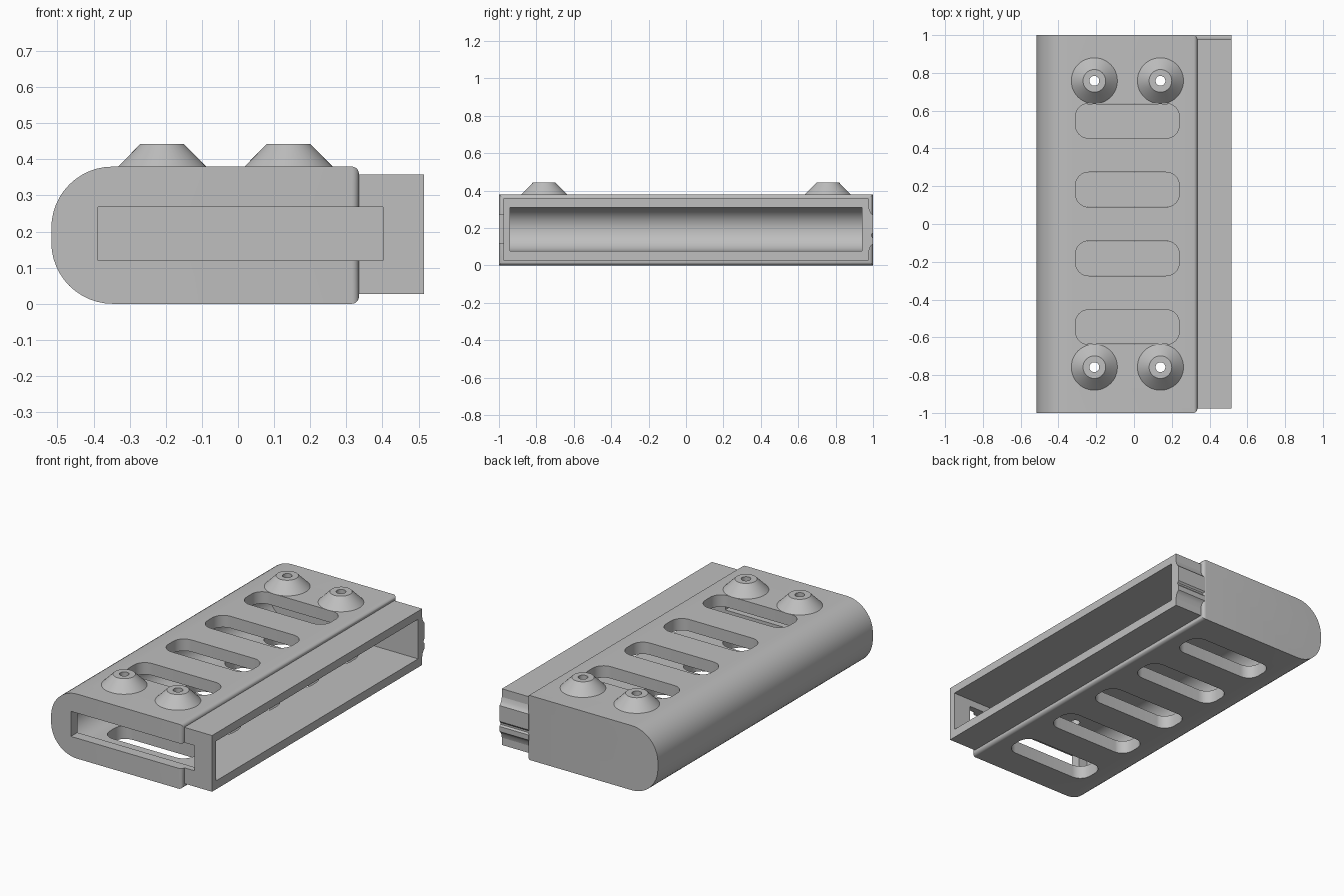
import bpy, bmesh, math
from mathutils import Vector

if "Cube" in bpy.data.objects:
    bpy.data.objects.remove(bpy.data.objects["Cube"])

grey = bpy.data.materials.new("plain_grey")
grey.use_nodes = True
COLOUR = (0.52, 0.52, 0.52, 1)
grey.diffuse_color = COLOUR
grey.node_tree.nodes["Principled BSDF"].inputs["Base Color"].default_value = COLOUR


def finish(name, bm):
    bmesh.ops.recalc_face_normals(bm, faces=bm.faces)
    mesh = bpy.data.meshes.new(name)
    bm.to_mesh(mesh)
    bm.free()
    mesh.materials.append(grey)
    ob = bpy.data.objects.new(name, mesh)
    bpy.context.collection.objects.link(ob)
    return ob


def rounded(a0, a1, b0, b1, left=0, right=0, steps=12):
    """Rectangle outline with separate corner radii at its two ends."""
    pts = []
    for a, b, sa, sb, r, start in ((a1, b1, -1, -1, right, 0), (a0, b1, 1, -1, left, 90),
                                   (a0, b0, 1, 1, left, 180), (a1, b0, -1, 1, right, 270)):
        n = steps if r else 0
        for i in range(n + 1):
            t = math.radians(start + 90 * i / max(n, 1))
            pts.append((a + sa * r + r * math.cos(t), b + sb * r + r * math.sin(t)))
    return pts


def prism(name, pts, axis, lo, hi, edge_round=0):
    """Extrude an outline along an axis, optionally rounding the +x end."""
    place = {"x": lambda a, b, d: (d, a, b), "y": lambda a, b, d: (a, d, b),
             "z": lambda a, b, d: (a, b, d)}[axis]
    depth = Vector(place(0, 0, hi - lo))
    bm = bmesh.new()
    face = bm.faces.new([bm.verts.new(place(a, b, lo)) for a, b in pts])
    ext = bmesh.ops.extrude_face_region(bm, geom=[face])["geom"]
    bmesh.ops.translate(bm, vec=depth, verts=[v for v in ext if isinstance(v, bmesh.types.BMVert)])
    if edge_round:
        end = max(v.co.x for v in bm.verts) - 0.001
        edges = [e for e in bm.edges if all(v.co.x > end for v in e.verts)]
        bmesh.ops.bevel(bm, geom=edges, offset=edge_round, segments=5, profile=0.5, affect="EDGES")
    return finish(name, bm)


def cone(name, x, y, z0, z1, r0, r1):
    bm = bmesh.new()
    bmesh.ops.create_cone(bm, cap_ends=True, segments=48, radius1=r0, radius2=r1, depth=z1 - z0)
    bmesh.ops.translate(bm, vec=(x, y, (z0 + z1) / 2), verts=bm.verts)
    return finish(name, bm)


def cut(ob, cutters):
    bpy.context.view_layer.objects.active = ob
    for c in cutters:
        mod = ob.modifiers.new("cut", "BOOLEAN")
        mod.operation, mod.solver, mod.object = "DIFFERENCE", "EXACT", c
        bpy.ops.object.modifier_apply(modifier=mod.name)


# Main parts
body = prism("sleeve_body", rounded(-0.517, 0.335, 0, 0.38, left=0.17), "y", -1, 1, edge_round=0.02)
neck = prism("open_neck", rounded(0.335, 0.515, 0.027, 0.358), "y", -0.977, 0.977)
parts = [body, neck]

# Raised latch rib on the back of the neck, with a small groove
rib = [(0.96, 0.31), (0.977, 0.31), (0.983, 0.29), (0.992, 0.275), (1, 0.268), (1, 0.175),
       (0.992, 0.165), (0.992, 0.155), (1, 0.145), (1, 0.115), (0.992, 0.108),
       (0.983, 0.095), (0.977, 0.07), (0.96, 0.07)]
parts.append(prism("latch_rib", rib, "x", 0.325, 0.515))

# Inner cavity with a rounded blind end, and the slot through the front wall
cavity = prism("cavity_cutter", rounded(-0.45, 0.6, 0.077, 0.31, left=0.115), "y", -0.94, 0.94)
front_slot = prism("front_slot_cutter", rounded(-0.388, 0.402, 0.12, 0.268), "y", -1.1, -0.9)
cutters = [cavity, front_slot]

# Vent slots: four on top, five underneath, staggered
PITCH = 0.364


def vent(y, lo, hi):
    outline = rounded(-0.31, 0.24, y - 0.092, y + 0.092, left=0.07, right=0.07, steps=8)
    cutters.append(prism("vent_cutter", outline, "z", lo, hi))


for i in range(4):
    vent((i - 1.5) * PITCH, 0.2, 0.5)
for i in range(5):
    vent((i - 2) * PITCH, -0.1, 0.18)

# Conical bosses with through holes
for x in (-0.21, 0.14):
    for y in (-0.758, 0.758):
        hole = cone("hole_cutter", x, y, 0.25, 0.55, 0.026, 0.026)
        boss = cone("conical_boss", x, y, 0.38, 0.443, 0.122, 0.06)
        cut(boss, [hole])
        parts.append(boss)
        cutters.append(hole)

cut(body, cutters)
cut(neck, [cavity, front_slot])

for c in cutters:
    bpy.data.objects.remove(c)

# Smooth the curved walls, keep hard edges
bpy.ops.object.select_all(action="DESELECT")
for ob in parts:
    ob.select_set(True)
bpy.context.view_layer.objects.active = body
bpy.ops.object.shade_smooth_by_angle(angle=math.radians(30))
